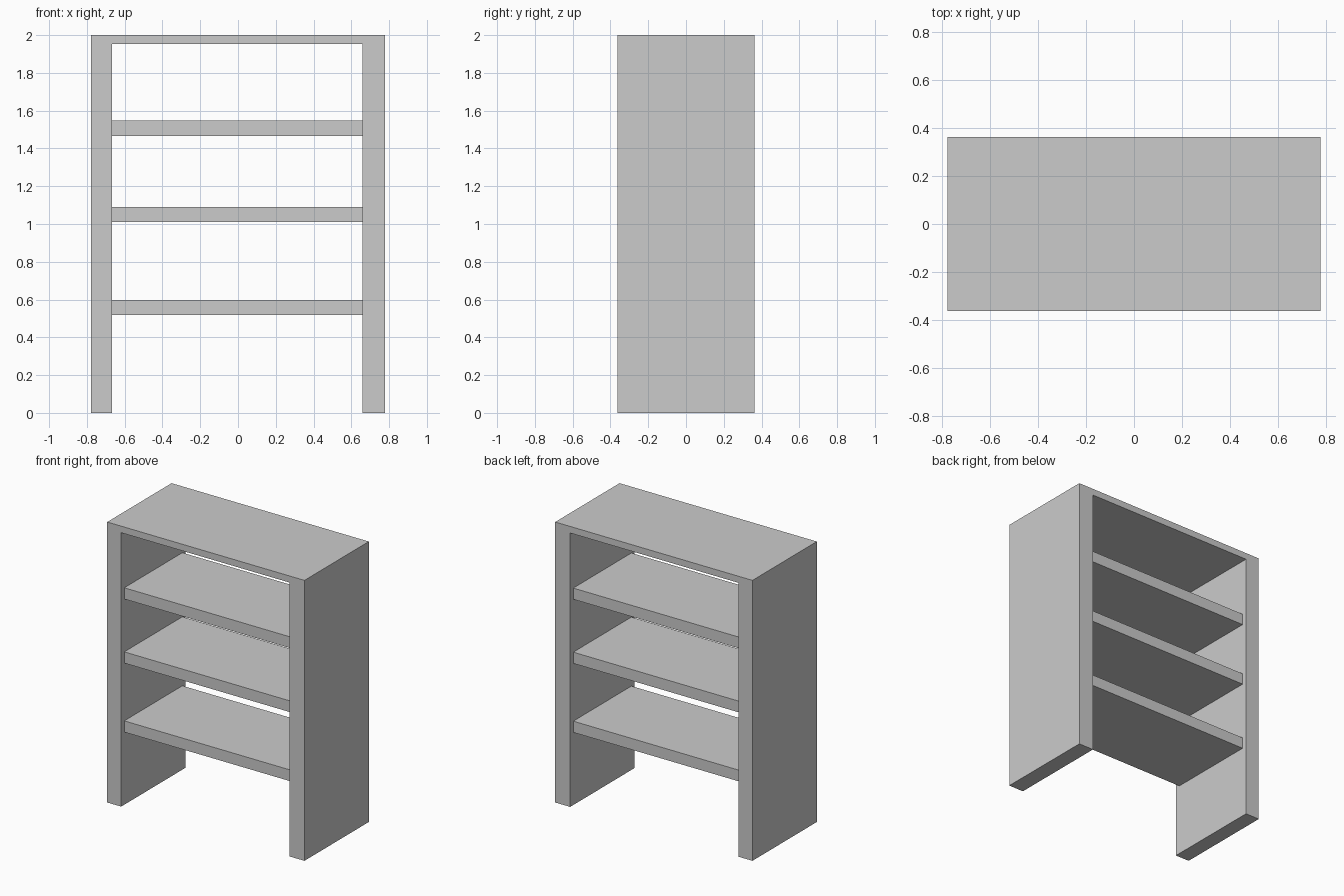
import bpy, bmesh

if "Cube" in bpy.data.objects:
    bpy.data.objects.remove(bpy.data.objects["Cube"])

DEPTH = 0.725          # full depth of the frame
INSET = 0.035          # shelves sit back from both open faces
XL, XR = -0.778, 0.778
IL, IR = -0.668, 0.66  # inner faces of the two sides


def extrude_profile(name, points, depth):
    """Extrude an x-z outline along y, centred on y = 0."""
    bm = bmesh.new()
    face = bm.faces.new([bm.verts.new((x, -depth / 2, z)) for x, z in points])
    ext = bmesh.ops.extrude_face_region(bm, geom=[face], use_keep_orig=True)
    verts = [g for g in ext["geom"] if isinstance(g, bmesh.types.BMVert)]
    bmesh.ops.translate(bm, verts=verts, vec=(0, depth, 0))
    bmesh.ops.recalc_face_normals(bm, faces=bm.faces)
    mesh = bpy.data.meshes.new(name)
    bm.to_mesh(mesh)
    bm.free()
    obj = bpy.data.objects.new(name, mesh)
    bpy.context.collection.objects.link(obj)
    return obj


# Outer frame: two sides and the top as one arch
extrude_profile("frame", [(XL, 0), (IL, 0), (IL, 1.953), (IR, 1.953),
                          (IR, 0), (XR, 0), (XR, 2), (XL, 2)], DEPTH)

# Three shelves between the sides
for level, z in (("lower", 0.518), ("middle", 1.01), ("upper", 1.467)):
    extrude_profile(f"{level}_shelf", [(IL, z), (IR, z), (IR, z + 0.08), (IL, z + 0.08)],
                    DEPTH - 2 * INSET)
